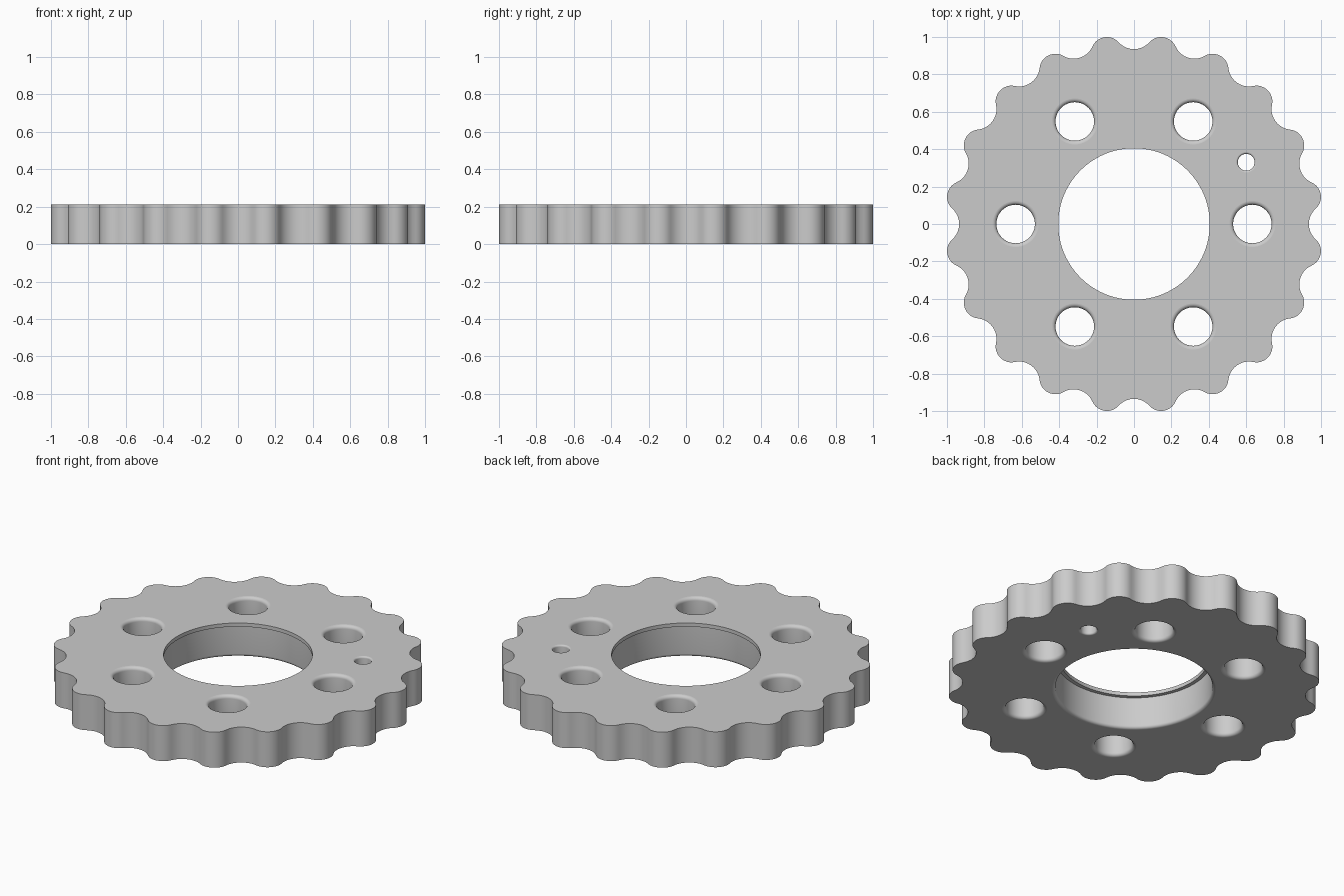
import bpy, bmesh
from math import sin, cos, pi, radians, atan2, hypot

cube = bpy.data.objects.get("Cube")
if cube:
    bpy.data.objects.remove(cube, do_unlink=True)

HEIGHT = 0.213
TEETH = 20
LOBE_DIST, LOBE_R = 0.926, 0.085      # convex tooth tips
VALLEY_DIST, VALLEY_R = 1.046, 0.111  # concave gaps between them

bm = bmesh.new()
top_edges, bottom_edges = [], []


def arc(cx, cy, r, a0, a1, n):
    return [(cx + r * cos(a0 + (a1 - a0) * i / n),
             cy + r * sin(a0 + (a1 - a0) * i / n)) for i in range(n)]


def add_wall(rings):
    """Bridge rings of (x, y, z) points listed from top to bottom."""
    loops = [[bm.verts.new(p) for p in ring] for ring in rings]
    n = len(loops[0])
    for upper, lower in zip(loops, loops[1:]):
        for i in range(n):
            j = (i + 1) % n
            bm.faces.new((upper[i], lower[i], lower[j], upper[j]))
    for loop, store in ((loops[0], top_edges), (loops[-1], bottom_edges)):
        store += [bm.edges.get((loop[i], loop[(i + 1) % n])) for i in range(n)]


def add_hole(x, y, profile, sides):
    """Revolve a (radius, z) profile around a vertical axis."""
    add_wall([[(x + r * cos(2 * pi * i / sides), y + r * sin(2 * pi * i / sides), z)
               for i in range(sides)] for r, z in profile])


def fillet(r, size, steps=6):
    """Rounded mouth of a hole, from the flat face down to the bore."""
    return [(r + size * (1 - sin(a)), size * (1 - cos(a)))
            for a in (pi / 2 * i / steps for i in range(steps + 1))]


def rounded_bore(r, size):
    mouth = fillet(r, size)
    return [(q, HEIGHT - d) for q, d in mouth] + [(q, d) for q, d in reversed(mouth)]


# Scalloped rim: tangent arcs for each tooth and gap
step = 2 * pi / TEETH
half = step / 2
dx = VALLEY_DIST - LOBE_DIST * cos(half)
dy = LOBE_DIST * sin(half)
sweep = half + atan2(dy, dx)          # half the angle of a tooth arc
turn = atan2(dy, dx)                  # half the angle of a gap arc
outline = []
for k in range(TEETH):
    a = k * step
    outline += arc(VALLEY_DIST * cos(a), VALLEY_DIST * sin(a), VALLEY_R,
                   a + pi + turn, a + pi - turn, 10)
    a += half
    outline += arc(LOBE_DIST * cos(a), LOBE_DIST * sin(a), LOBE_R,
                   a - sweep, a + sweep, 12)
add_wall([[(x, y, z) for x, y in outline] for z in (HEIGHT, 0)])

# Central bore with a thin lip at the top and a rounded lower mouth
lip_z = HEIGHT - 0.022
add_hole(0, 0, [(0.405, HEIGHT), (0.405, lip_z), (0.427, lip_z)]
         + [(q, d) for q, d in reversed(fillet(0.427, 0.018))], 96)

# Six bolt holes and one small pin hole
for k in range(6):
    add_hole(0.633 * cos(k * pi / 3), 0.633 * sin(k * pi / 3),
             rounded_bore(0.103, 0.02), 48)
add_hole(0.6, 0.33, rounded_bore(0.045, 0.01), 32)

# Flat top and bottom faces around the holes
bmesh.ops.triangle_fill(bm, edges=top_edges, use_beauty=True, normal=(0, 0, 1))
bmesh.ops.triangle_fill(bm, edges=bottom_edges, use_beauty=True, normal=(0, 0, -1))
bmesh.ops.recalc_face_normals(bm, faces=bm.faces[:])

mesh = bpy.data.meshes.new("scalloped_disc")
bm.to_mesh(mesh)
bm.free()
disc = bpy.data.objects.new("scalloped_disc", mesh)
bpy.context.collection.objects.link(disc)

# Plain grey material
grey = bpy.data.materials.new("plain_grey")
grey.use_nodes = True
colour = (0.6, 0.6, 0.6, 1)
grey.diffuse_color = colour
grey.node_tree.nodes["Principled BSDF"].inputs["Base Color"].default_value = colour
mesh.materials.append(grey)

# Smooth curved walls, keep the caps flat
bpy.ops.object.select_all(action='DESELECT')
disc.select_set(True)
bpy.context.view_layer.objects.active = disc
bpy.ops.object.shade_smooth_by_angle(angle=radians(35))
for face in mesh.polygons:
    if abs(face.normal.z) > 0.999:
        face.use_smooth = False
